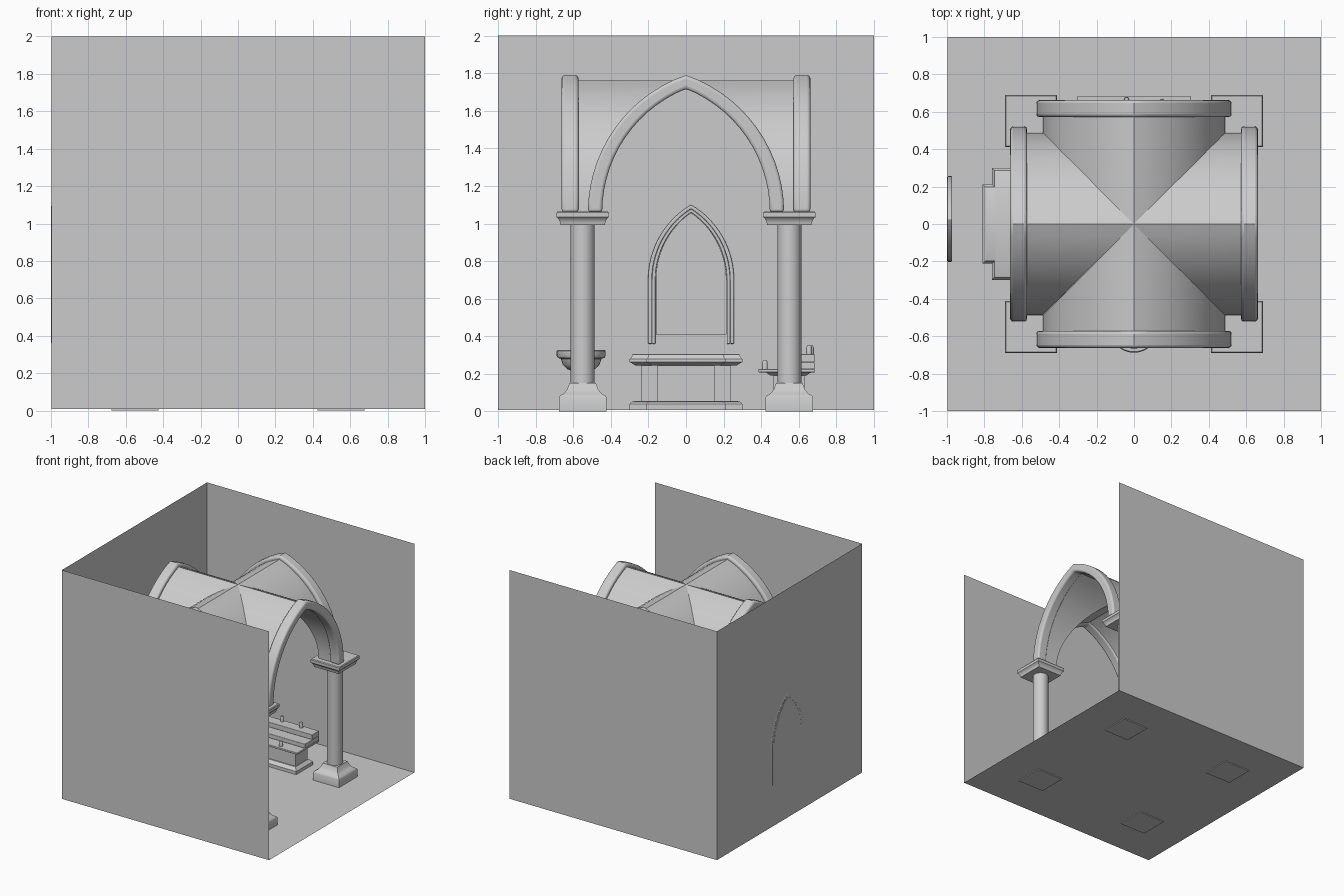
import bpy, bmesh, math
from mathutils import Matrix

if "Cube" in bpy.data.objects:
    bpy.data.objects.remove(bpy.data.objects["Cube"])


def finish(name, bm, bevel=0.0, turn=0.0, angle=35):
    bmesh.ops.remove_doubles(bm, verts=bm.verts, dist=1e-5)
    bmesh.ops.recalc_face_normals(bm, faces=bm.faces)
    if turn:
        bm.transform(Matrix.Rotation(turn, 4, 'Z'))
    me = bpy.data.meshes.new(name)
    bm.to_mesh(me)
    bm.free()
    ob = bpy.data.objects.new(name, me)
    bpy.context.collection.objects.link(ob)
    if bevel:
        m = ob.modifiers.new("bevel", 'BEVEL')
        m.width, m.segments, m.limit_method = bevel, 3, 'ANGLE'
        m.angle_limit = math.radians(45)
    bpy.ops.object.select_all(action='DESELECT')
    ob.select_set(True)
    bpy.context.view_layer.objects.active = ob
    bpy.ops.object.shade_smooth_by_angle(angle=math.radians(angle))
    return ob


def loft(name, rings, bevel=0.0):
    """Closed skin over a list of point rings."""
    bm = bmesh.new()
    vs = [[bm.verts.new(p) for p in r] for r in rings]
    n = len(vs[0])
    for a, b in zip(vs, vs[1:]):
        for i in range(n):
            j = (i + 1) % n
            bm.faces.new((a[i], a[j], b[j], b[i]))
    bm.faces.new(vs[0])
    bm.faces.new(vs[-1])
    return finish(name, bm, bevel)


def stack(name, cx, cy, levels, bevel=0.0):
    """Rectangular mouldings: levels of (half x, half y, z)."""
    return loft(name, [[(cx + sx * hx, cy + sy * hy, z) for sx, sy in
                        ((-1, -1), (1, -1), (1, 1), (-1, 1))]
                       for hx, hy, z in levels], bevel)


def lathe(name, cx, cy, levels, n=32):
    return loft(name, [[(cx + r * math.cos(2 * math.pi * i / n),
                         cy + r * math.sin(2 * math.pi * i / n), z)
                        for i in range(n)] for r, z in levels])


def box(name, x0, x1, y0, y1, z0, z1, bevel=0.0):
    return stack(name, (x0 + x1) / 2, (y0 + y1) / 2,
                 [((x1 - x0) / 2, (y1 - y0) / 2, z) for z in (z0, z1)], bevel)


def arch(w, h, z0, n=14, c0=0.0, leg=None):
    """Pointed arch outline from two circular arcs, with optional legs."""
    c = (h * h - w * w) / (2 * w)
    r, end = w + c, math.atan2(h, c)
    half = [(c - r * math.cos(end * i / n), z0 + r * math.sin(end * i / n))
            for i in range(n + 1)]
    pts = half + [(-u, z) for u, z in reversed(half[:-1])]
    if leg is not None:
        pts = [(-w, leg)] + pts + [(w, leg)]
    return [(c0 + u, z) for u, z in pts]


def band(name, outer, inner, near, far, bevel=0.0, turn=0.0):
    """Ring between two outlines, run along x from near(u) to far(u)."""
    bm = bmesh.new()
    loop = outer + inner[::-1]
    a = [bm.verts.new((near(u), u, z)) for u, z in loop]
    b = [bm.verts.new((far(u), u, z)) for u, z in loop]
    n, m = len(loop), len(outer)
    for i in range(n):
        j = (i + 1) % n
        bm.faces.new((a[i], a[j], b[j], b[i]))
    if bevel:
        for s in (a, b):
            for i in range(m - 1):
                bm.faces.new((s[i], s[i + 1], s[n - 2 - i], s[n - 1 - i]))
    return finish(name, bm, bevel, turn, 30)


# Room: floor and three thin walls, open on the right and above
F, W = 0.008, 0.998
bm = bmesh.new()
low = [bm.verts.new((x, y, F)) for x, y in ((1, -1), (-W, -1), (-W, 1), (1, 1))]
top = [bm.verts.new((v.co.x, v.co.y, 2)) for v in low]
bm.faces.new(low)
for i in range(3):
    bm.faces.new((low[i], low[i + 1], top[i + 1], top[i]))
finish("room_shell", bm)

# Four columns with square bases and capitals
for x in (-0.55, 0.55):
    for y in (-0.55, 0.55):
        stack("column_base", x, y, [(h, h, z) for h, z in (
            (.126, 0), (.126, .075), (.12, .084), (.1, .096), (.083, .117),
            (.074, .142), (.07, .15))])
        lathe("column_shaft", x, y, [(.064, .14), (.064, 1.0)])
        stack("column_capital", x, y, [(h, h, z) for h, z in (
            (.118, .993), (.121, 1.008), (.124, 1.016), (.132, 1.028),
            (.139, 1.034), (.139, 1.058), (.134, 1.065))])

# Groin vault: four mitred tunnel arms, each closed by a rib arch
for k in range(4):
    t = k * math.pi / 2
    band("vault_arm", arch(.49, .70, 1.06), arch(.458, .668, 1.06),
         abs, lambda u: .62, turn=t)
    band("vault_rib", arch(.522, .73, 1.06), arch(.446, .657, 1.06),
         lambda u: .572, lambda u: .662, bevel=.016, turn=t)

# Arched window on the left wall
C = .027
frame = arch(.229, .40, .70, c0=C, leg=.36)
mid = arch(.208, .378, .70, c0=C, leg=.36)
pane = arch(.188, .358, .70, c0=C, leg=.41)
band("window_frame", frame, mid, lambda u: -.999, lambda u: -.972, bevel=.006)
band("window_inner_frame", mid, arch(.19, .36, .70, c0=C, leg=.36),
     lambda u: -.999, lambda u: -.984, bevel=.003)
loft("window_pane", [[(x, u, z) for u, z in pane] for x in (-1.0, -.99)])

# Altar: cross-shaped plan of stacked mouldings
for nm, dx, dy in (("wide", .155, .30), ("deep", .205, .212)):
    stack("altar_plinth_" + nm, -.605, 0, [
        (dx, dy, F), (dx, dy, .04), (dx - .008, dy - .008, .05),
        (dx - .03, dy - .03, .056)])
    stack("altar_body_" + nm, -.605, 0, [
        (dx - .06, dy - .06, .05), (dx - .06, dy - .06, .25)])
    stack("altar_top_" + nm, -.605, 0, [
        (dx - .03, dy - .03, .245), (dx - .012, dy - .012, .256),
        (dx, dy, .262), (dx, dy, .278), (dx - .01, dy - .01, .288),
        (dx - .014, dy - .014, .302), (dx - .02, dy - .02, .306)])

# Candle rack at the back: base, body and three steps
stack("rack_base", 0, .545, [(.26, .115, F), (.26, .115, .035),
                             (.245, .1, .05), (.235, .09, .06)])
box("rack_body", -.23, .23, .465, .63, .05, .21)
stack("rack_underside", 0, .545, [(.24, .095, .19), (.27, .125, .212)])
steps = ((.385, .225), (.49, .262), (.59, .305))
for i, (y, z) in enumerate(steps):
    box("rack_step", -.302, .302, y, .685, (.208, .225, .262)[i], z, .004)
for x, y, z in ((.15, .655, .305), (-.04, .665, .305), (.12, .42, .225),
                (-.17, .54, .262)):
    lathe("candle", x, y, [(.015, z), (.015, z + .035), (.011, z + .045)], 12)

# Font: pedestal and hollow bowl
lathe("font_pedestal", 0, -.558, [(.1, F), (.1, .03), (.07, .05), (.042, .08),
                                  (.04, .19), (.06, .225)])
lathe("font_bowl", 0, -.558, [
    (.05, .215), (.075, .226), (.098, .25), (.108, .28), (.124, .285),
    (.13, .295), (.13, .322), (.125, .328), (.108, .328), (.098, .3),
    (.07, .265), (.03, .252)])
